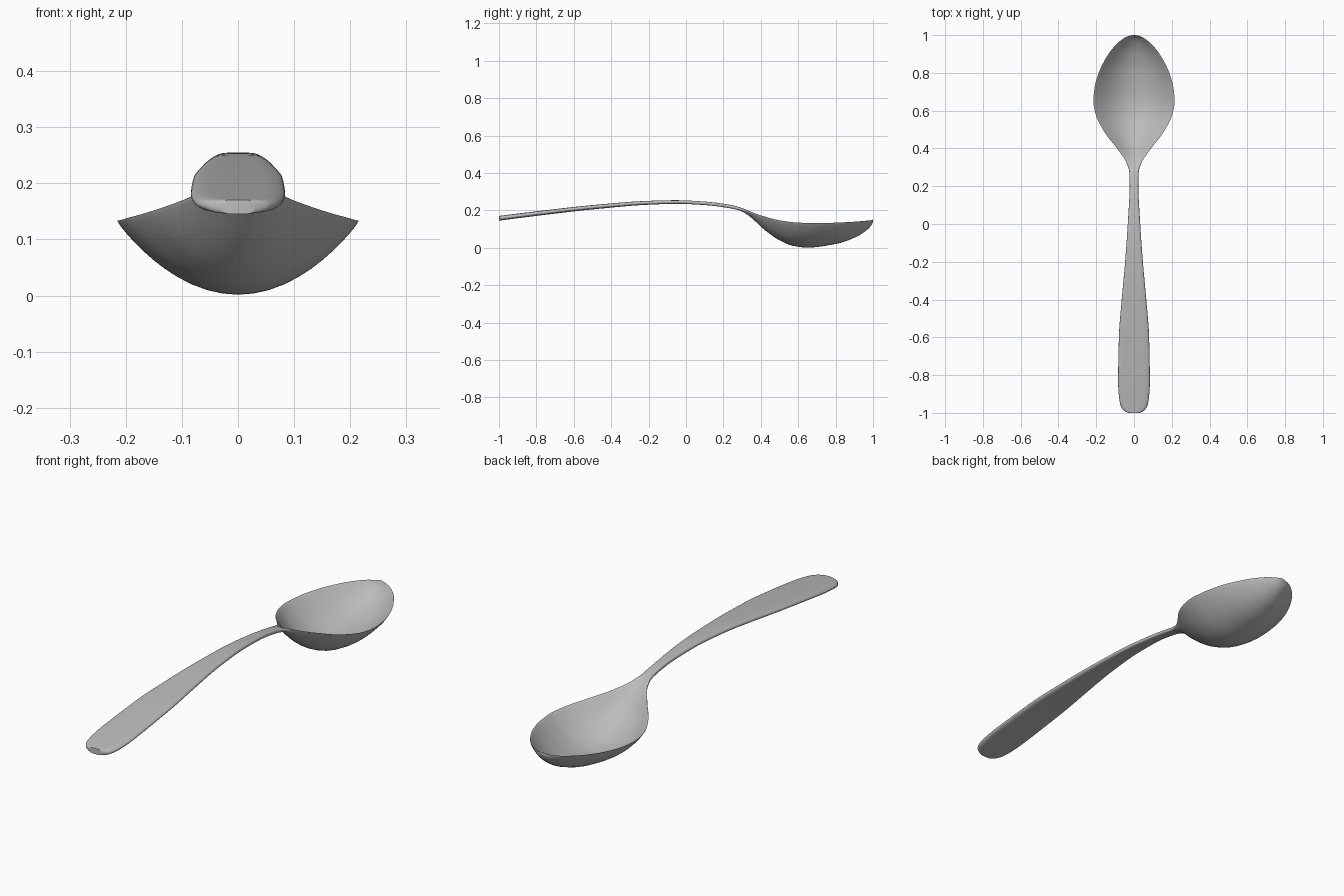
import bpy, bmesh, math

if "Cube" in bpy.data.objects:
    bpy.data.objects.remove(bpy.data.objects["Cube"])

# Profiles along the length: (y, value)
HALF_WIDTH = [(-1, .03), (-.985, .057), (-.95, .074), (-.9, .081), (-.84, .084), (-.6, .08),
              (-.4, .065), (-.2, .047), (0, .033), (.2, .023), (.27, .024), (.33, .042),
              (.4, .09), (.5, .165), (.58, .203), (.65, .215), (.72, .209), (.8, .187),
              (.9, .135), (.96, .084), (1, .003)]
SPINE = [(-1, .158), (-.8, .183), (-.5, .217), (-.2, .241), (-.05, .245), (.1, .238), (.25, .218),
         (.3, .203), (.35, .169), (.4, .121), (.45, .08), (.5, .047), (.57, .018), (.65, .008),
         (.8, .027), (.9, .06), (.96, .096), (.99, .125), (1, .146)]
RIM = [(.25, .218), (.3, .206), (.35, .19), (.4, .173), (.5, .147), (.6, .135), (.7, .132),
       (.85, .137), (1, .147)]
THICKNESS = [(-1, .025), (-.5, .023), (0, .019), (.3, .018), (.45, .014), (1, .012)]


def sample(points, y):
    """Smooth interpolation without overshoot."""
    if y <= points[0][0]:
        return points[0][1]
    slopes = [(b[1] - a[1]) / (b[0] - a[0]) for a, b in zip(points, points[1:])]

    def tangent(i):
        if i == 0:
            return slopes[0]
        if i == len(slopes):
            return slopes[-1]
        a, b = slopes[i - 1], slopes[i]
        return 2 * a * b / (a + b) if a * b > 0 else 0

    for i, (a, b) in enumerate(zip(points, points[1:])):
        if y <= b[0]:
            break
    span = b[0] - a[0]
    t = min((y - a[0]) / span, 1)
    blend = t * t * (3 - 2 * t)
    return (a[1] + (b[1] - a[1]) * blend
            + span * t * (1 - t) * ((1 - t) * tangent(i) - t * tangent(i + 1)))


SQUARED_WIDTH = [(y, w * w) for y, w in HALF_WIDTH]  # keeps the rounded ends round
STATIONS, COLUMNS = 140, 24


def section(y):
    """Closed outline across the spoon: upper side one way, lower side back."""
    width = math.sqrt(sample(SQUARED_WIDTH, y))
    spine = sample(SPINE, y)
    depth = max(sample(RIM, y) - spine, 0) if y > RIM[0][0] else 0
    half = sample(THICKNESS, y) / 2
    ring = []
    for side in (1, -1):
        for k in range(COLUMNS):
            u = -side * math.cos(math.pi * k / COLUMNS)
            edge = math.sqrt(max(1 - u ** 6, 0))
            ring.append((u * width, y, spine + depth * u * u + side * half * edge))
    return ring


# Spoon: handle and bowl lofted as one solid
bm = bmesh.new()
rings = [[bm.verts.new(p) for p in section(-math.cos(math.pi * i / STATIONS))]
         for i in range(STATIONS + 1)]
for a, b in zip(rings, rings[1:]):
    for k in range(len(a)):
        n = (k + 1) % len(a)
        bm.faces.new((a[k], a[n], b[n], b[k]))
bm.faces.new(rings[0])
bm.faces.new(rings[-1])
bmesh.ops.recalc_face_normals(bm, faces=bm.faces)
mesh = bpy.data.meshes.new("spoon")
bm.to_mesh(mesh)
bm.free()
spoon = bpy.data.objects.new("spoon", mesh)
bpy.context.collection.objects.link(spoon)

# Plain grey metal
grey = bpy.data.materials.new("light grey")
grey.use_nodes = True
colour = (.5, .5, .5, 1)
grey.diffuse_color = colour
grey.node_tree.nodes["Principled BSDF"].inputs["Base Color"].default_value = colour
mesh.materials.append(grey)

bpy.ops.object.select_all(action="DESELECT")
spoon.select_set(True)
bpy.context.view_layer.objects.active = spoon
bpy.ops.object.shade_smooth_by_angle(angle=math.radians(40))
